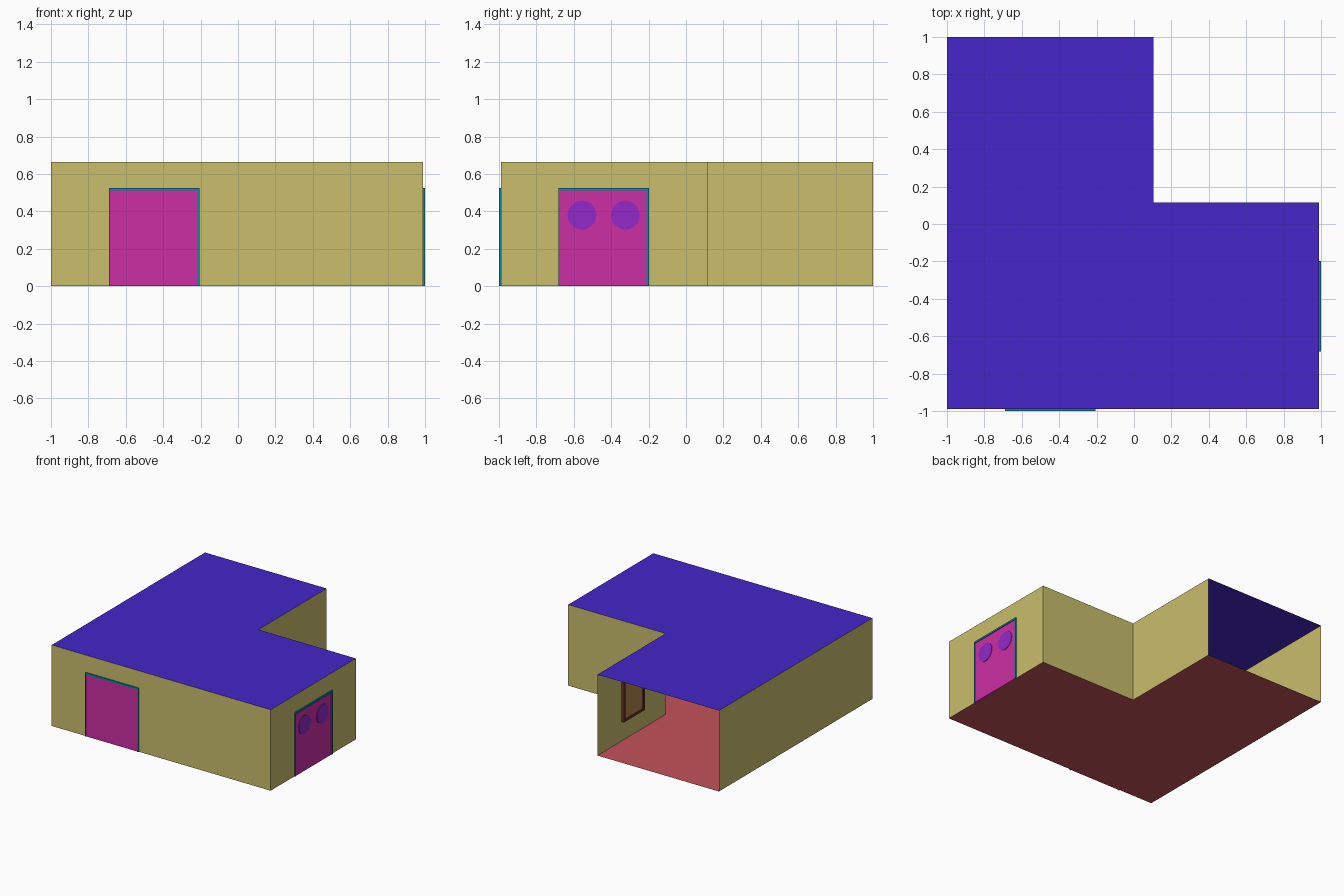
import bpy, bmesh
from math import radians
from mathutils import Matrix, Vector

if "Cube" in bpy.data.objects:
    bpy.data.objects.remove(bpy.data.objects["Cube"])

H = 0.665
OUTLINE = [(0.105, 1), (-1, 1), (-1, -0.99), (0.99, -0.99), (0.99, 0.115), (0.105, 0.115)]


def material(name, rgb):
    m = bpy.data.materials.new(name)
    m.diffuse_color = (*[(c / 255) ** 2.2 for c in rgb], 1)
    m.use_nodes = True
    m.node_tree.nodes["Principled BSDF"].inputs["Base Color"].default_value = m.diffuse_color
    return m


OLIVE = material("wall_olive", (200, 189, 108))
BLUE = material("roof_blue", (70, 42, 200))
RED = material("floor_red", (193, 83, 90))
TEAL = material("frame_teal", (20, 135, 160))
PINK = material("door_pink", (203, 50, 163))
PURPLE = material("porthole_purple", (145, 45, 200))
BROWN = material("window_frame_brown", (105, 58, 42))
TAN = material("window_pane_tan", (175, 130, 75))


def finish(bm, name, mat, matrix=Matrix()):
    me = bpy.data.meshes.new(name)
    bm.to_mesh(me)
    bm.free()
    me.materials.append(mat)
    ob = bpy.data.objects.new(name, me)
    ob.matrix_world = matrix
    bpy.context.collection.objects.link(ob)
    return ob


def slab(name, z, mat):
    bm = bmesh.new()
    bm.faces.new([bm.verts.new((x, y, z)) for x, y in OUTLINE])
    finish(bm, name, mat)


def boxes(name, specs, mat, matrix):
    """One object from several (low corner, high corner) boxes."""
    bm = bmesh.new()
    for lo, hi in specs:
        lo, hi = Vector(lo), Vector(hi)
        m = Matrix.Translation((lo + hi) / 2) @ Matrix.Diagonal((*(hi - lo), 1))
        bmesh.ops.create_cube(bm, size=1, matrix=m)
    finish(bm, name, mat, matrix)


# L-shaped floor and roof
slab("floor", 0, RED)
slab("roof", H, BLUE)

# Thin walls on every side but the open back
bm = bmesh.new()
low = [bm.verts.new((x, y, 0)) for x, y in OUTLINE]
high = [bm.verts.new((x, y, H)) for x, y in OUTLINE]
for i in range(1, 6):
    j = (i + 1) % 6
    bm.faces.new((low[i], low[j], high[j], high[i]))
finish(bm, "walls", OLIVE)


def door(name, place, disc_y):
    # Local frame: x along the wall, -y outwards, origin at the foot of the door
    w, top = 0.242, 0.525
    boxes(name + "_frame", [((-w, -0.01, 0), (-w + 0.005, 0.02, top)),
                            ((w - 0.012, -0.01, 0), (w, 0.02, top)),
                            ((-w + 0.005, -0.01, top - 0.014), (w - 0.012, 0.02, top))], TEAL, place)
    boxes(name + "_panel", [((-w + 0.005, -0.004, 0), (w - 0.012, 0.014, top - 0.014))], PINK, place)
    # Pair of round portholes
    bm = bmesh.new()
    for x in (-0.116, 0.116):
        m = Matrix.Translation((x, disc_y, 0.38)) @ Matrix.Rotation(radians(90), 4, 'X')
        bmesh.ops.create_cone(bm, cap_ends=True, segments=32, radius1=0.077, radius2=0.077,
                              depth=0.008, matrix=m)
    finish(bm, name + "_portholes", PURPLE, place)


# Front door shows its portholes inside, right door outside
door("front_door", Matrix.Translation((-0.448, -0.99, 0)), 0.014)
door("right_door", Matrix.Translation((0.99, -0.44, 0)) @ Matrix.Rotation(radians(90), 4, 'Z'), -0.004)

# Window on the inner side of the rear wing wall
place = Matrix.Translation((0.105, 0.555, 0)) @ Matrix.Rotation(radians(90), 4, 'Z')
w, b, t, f = 0.135, 0.16, 0.52, 0.018
boxes("window_frame", [((-w, 0.0005, b), (-w + f, 0.025, t)), ((w - f, 0.0005, b), (w, 0.025, t)),
                       ((-w + f, 0.0005, b), (w - f, 0.025, b + f)),
                       ((-w + f, 0.0005, t - f), (w - f, 0.025, t))], BROWN, place)
boxes("window_pane", [((-w + f, 0.0005, b + f), (w - f, 0.018, t - f))], TAN, place)
